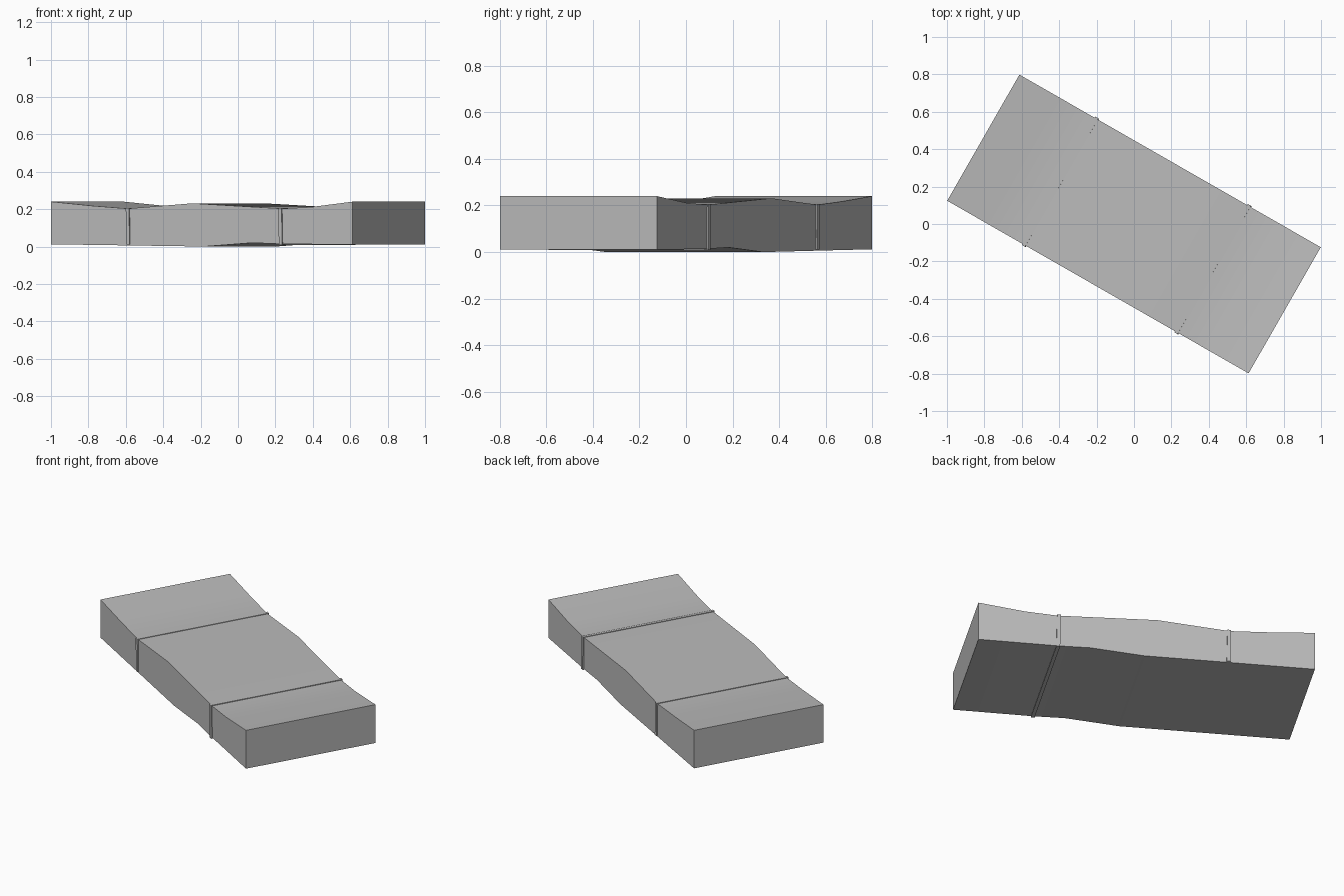
import bpy, bmesh
from math import radians
from mathutils import Matrix

cube = bpy.data.objects.get("Cube")
if cube:
    bpy.data.objects.remove(cube, do_unlink=True)

LENGTH, WIDTH = 1.857, 0.777
TURN = Matrix.Rotation(radians(-29.8), 4, 'Z')

grey = bpy.data.materials.new("plain grey")
grey.use_nodes = True
grey.diffuse_color = (0.5, 0.5, 0.5, 1)
grey.node_tree.nodes["Principled BSDF"].inputs["Base Color"].default_value = (0.5, 0.5, 0.5, 1)


def extrude_profile(name, points, width):
    """Extrude a closed side profile (distance along, height) across the slab."""
    bm = bmesh.new()
    face = bm.faces.new([bm.verts.new((t - LENGTH / 2, -width / 2, z)) for t, z in points])
    side = bmesh.ops.extrude_face_region(bm, geom=[face])["geom"]
    moved = [v for v in side if isinstance(v, bmesh.types.BMVert)]
    bmesh.ops.translate(bm, verts=moved, vec=(0, width, 0))
    bmesh.ops.recalc_face_normals(bm, faces=bm.faces)
    bmesh.ops.transform(bm, matrix=TURN, verts=bm.verts)
    mesh = bpy.data.meshes.new(name)
    bm.to_mesh(mesh)
    bm.free()
    mesh.materials.append(grey)
    obj = bpy.data.objects.new(name, mesh)
    bpy.context.collection.objects.link(obj)
    return obj


# Wavy slab: underside, then the dipping top
bottom = [(0, 0.012), (0.48, 0.006), (0.94, 0), (1.24, 0.02), (1.41, 0.014), (LENGTH, 0.01)]
top = [(LENGTH, 0.24), (1.6, 0.211), (1.42, 0.203), (0.87, 0.231), (0.47, 0.203),
       (0.25, 0.218), (0, 0.24)]
slab = extrude_profile("slab", bottom + top, WIDTH)

# Thin bands standing slightly proud of the slab at the two dips
for name, t, low in (("left_band", 1.415, 0.009), ("right_band", 0.475, 0.011)):
    extrude_profile(name, [(t - 0.008, low), (t + 0.012, low),
                           (t + 0.008, 0.207), (t - 0.012, 0.207)], WIDTH + 0.014)

bpy.ops.object.select_all(action='DESELECT')
slab.select_set(True)
bpy.context.view_layer.objects.active = slab
bpy.ops.object.shade_smooth_by_angle(angle=radians(30))
